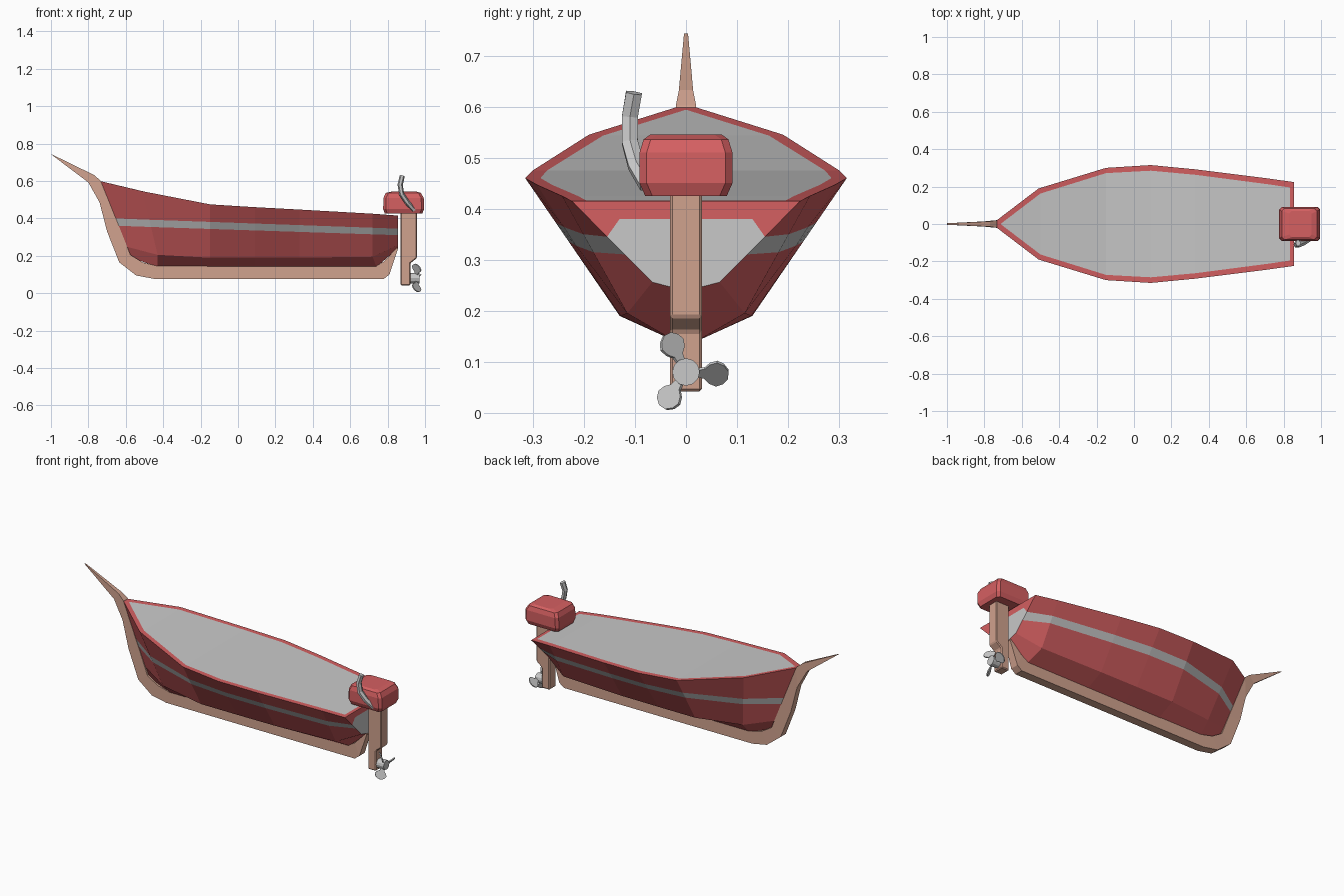
import bpy, bmesh, math
from mathutils import Vector, Matrix

if "Cube" in bpy.data.objects:
    bpy.data.objects.remove(bpy.data.objects["Cube"], do_unlink=True)


def material(name, rgb):
    m = bpy.data.materials.new(name)
    m.use_nodes = True
    m.diffuse_color = (*rgb, 1)
    m.node_tree.nodes["Principled BSDF"].inputs["Base Color"].default_value = (*rgb, 1)
    return m


RED = material("red paint", (0.66, 0.115, 0.12))
GREY = material("light grey", (0.58, 0.58, 0.58))
WOOD = material("tan wood", (0.63, 0.36, 0.27))


def finish(name, bm, *mats):
    bmesh.ops.remove_doubles(bm, verts=bm.verts, dist=0.0005)
    bmesh.ops.recalc_face_normals(bm, faces=bm.faces)
    me = bpy.data.meshes.new(name)
    bm.to_mesh(me)
    bm.free()
    for m in mats:
        me.materials.append(m)
    ob = bpy.data.objects.new(name, me)
    bpy.context.collection.objects.link(ob)
    return ob


def face(bm, pts, mat=0):
    f = bm.faces.new([bm.verts.new(p) for p in pts])
    f.material_index = mat


def loft(bm, rings):
    for a, b in zip(rings, rings[1:]):
        for i in range(len(a)):
            j = (i + 1) % len(a)
            face(bm, [a[i], a[j], b[j], b[i]])
    face(bm, rings[0])
    face(bm, rings[-1])


def flip(p, s):
    return Vector((p[0], p[1] * s, p[2]))


# Hull: matching stations of rim, inner rim, chine and bottom lines
rim = [(-.74, .015, .60), (-.51, .19, .545), (-.15, .30, .475), (.09, .315, .46),
       (.33, .292, .447), (.72, .243, .425), (.855, .224, .415)]
inner = [(-.71, .003, .593), (-.50, .163, .543), (-.15, .272, .475), (.09, .285, .46),
         (.33, .263, .447), (.72, .212, .425), (.835, .195, .416)]
chine = [(-.60, .015, .25), (-.43, .085, .205), (-.15, .13, .19), (.09, .13, .19),
         (.33, .128, .19), (.72, .115, .195), (.855, .066, .256)]
bottom = [(-.57, .012, .19), (-.43, .02, .14), (-.15, .02, .14), (.09, .02, .14),
          (.33, .02, .14), (.74, .02, .14), (.855, .004, .24)]


def at_height(a, b, z):
    a, b = Vector(a), Vector(b)
    return a.lerp(b, (a.z - z) / (a.z - b.z))


stripe_top, stripe_low = [], []
for r, c in zip(rim, chine):
    x = (r[0] + c[0]) / 2
    stripe_top.append(at_height(r, c, .40 - .036 * (x + .67)))
    stripe_low.append(at_height(r, c, .36 - .033 * (x + .65)))

rows = [inner, rim, stripe_top, stripe_low, chine, bottom]
bm = bmesh.new()
for s in (1, -1):
    for k, (a, b) in enumerate(zip(rows, rows[1:])):
        for i in range(len(rim) - 1):
            quad = [a[i], a[i + 1], b[i + 1], b[i]]
            face(bm, [flip(p, s) for p in quad], 1 if k == 2 else 0)


def across(p, q, mat=0):
    face(bm, [flip(p, 1), flip(q, 1), flip(q, -1), flip(p, -1)], mat)


for i in range(len(rim) - 1):
    across(inner[i], inner[i + 1], 1)        # deck
    across(bottom[i], bottom[i + 1])         # underside
for i in (0, -1):
    across(inner[i], rim[i])                 # rim ends
for k in range(1, 5):
    across(rows[k][0], rows[k + 1][0])       # bow edge
# Transom with its grey panel
panel = (.855, .13, .38)
across(rim[-1], panel)
for s in (1, -1):
    face(bm, [flip(p, s) for p in (rim[-1], stripe_top[-1], panel)])
for p, q in ((panel, stripe_top[-1]), (stripe_top[-1], stripe_low[-1]),
             (stripe_low[-1], chine[-1]), (chine[-1], bottom[-1])):
    across(p, q, 1)
finish("hull", bm, RED, GREY)

# Keel and stem: outer edge, inner edge, half width
keel = [((-1, .743), (-.995, .742), .004), ((-.80, .592), (-.77, .632), .014),
        ((-.74, .485), (-.735, .602), .02), ((-.70, .33), (-.625, .33), .022),
        ((-.635, .165), (-.575, .205), .024), ((-.545, .095), (-.51, .165), .025),
        ((-.45, .077), (-.43, .145), .025), ((.78, .077), (.74, .145), .025),
        ((.81, .10), (.78, .17), .025), ((.855, .235), (.852, .245), .02)]
bm = bmesh.new()
loft(bm, [[(o[0], -w, o[1]), (o[0], w, o[1]), (n[0], w, n[1]), (n[0], -w, n[1])]
          for o, n, w in keel])
finish("keel_and_stem", bm, WOOD)

# Motor cowl
bm = bmesh.new()
rings = []
for z, x0, x1, w in ((.425, .785, .985, .08), (.45, .776, .995, .091),
                     (.51, .778, .993, .091), (.536, .79, .978, .083), (.545, .83, .95, .07)):
    c = .014
    half = [(x0, w - c), (x0 + c, w), (x1 - c, w), (x1, w - c)]
    rings.append([(x, y, z) for x, y in half] + [(x, -y, z) for x, y in reversed(half)])
loft(bm, rings)
finish("motor_cowl", bm, RED)

# Motor leg
leg = [(.87, .042), (.922, .042), (.922, .16), (.957, .188), (.957, .43), (.87, .43)]
bm = bmesh.new()
loft(bm, [[(x, y, z) for x, z in leg] for y in (-.031, .031)])
ob = finish("motor_leg", bm, WOOD)
bev = ob.modifiers.new("edge", 'BEVEL')
bev.width, bev.segments = .005, 1

# Propeller hub and three twisted blades
centre = Vector((.945, 0, .08))
bm = bmesh.new()
bmesh.ops.create_cone(bm, cap_ends=True, segments=12, radius1=.027, radius2=.027, depth=.05,
                      matrix=Matrix.Translation(centre) @ Matrix.Rotation(math.pi / 2, 4, 'Y'))
finish("propeller_hub", bm, GREY)

outline = [(.015, .008), (.036, .013), (.046, .026), (.06, .033), (.073, .026), (.083, .010)]
outline += [(r, -w) for r, w in reversed(outline)]
for n in range(3):
    turn = Matrix.Rotation(math.radians(57 - 120 * n), 4, 'X')
    twist = Matrix.Rotation(math.radians(45), 4, 'Y')
    spin = Matrix.Rotation(math.radians(-90), 4, 'X')
    place = Matrix.Translation(centre + Vector((.01, 0, 0))) @ turn @ spin @ \
        Matrix.Rotation(math.radians(60), 4, 'X') @ Matrix.Rotation(math.radians(45), 4, 'Z')
    bm = bmesh.new()
    loft(bm, [[place @ Vector((t, w, r)) for r, w in outline] for t in (-.003, .003)])
    finish(f"propeller_blade_{n + 1}", bm, GREY)

# Tiller handle, a bent six-sided tube
path = [(.94, -.075, .445), (.905, -.098, .485), (.875, -.11, .53), (.867, -.11, .58), (.878, -.102, .627)]
path = [Vector(p) for p in path]
bm = bmesh.new()
rings = []
for i, p in enumerate(path):
    d = (path[min(i + 1, len(path) - 1)] - path[max(i - 1, 0)]).normalized()
    u = d.cross(Vector((0, 1, 0))).normalized()
    v = d.cross(u)
    rings.append([p + .014 * math.cos(a) * u + .018 * math.sin(a) * v
                  for a in (k * math.pi / 3 for k in range(6))])
loft(bm, rings)
finish("tiller_handle", bm, GREY)
